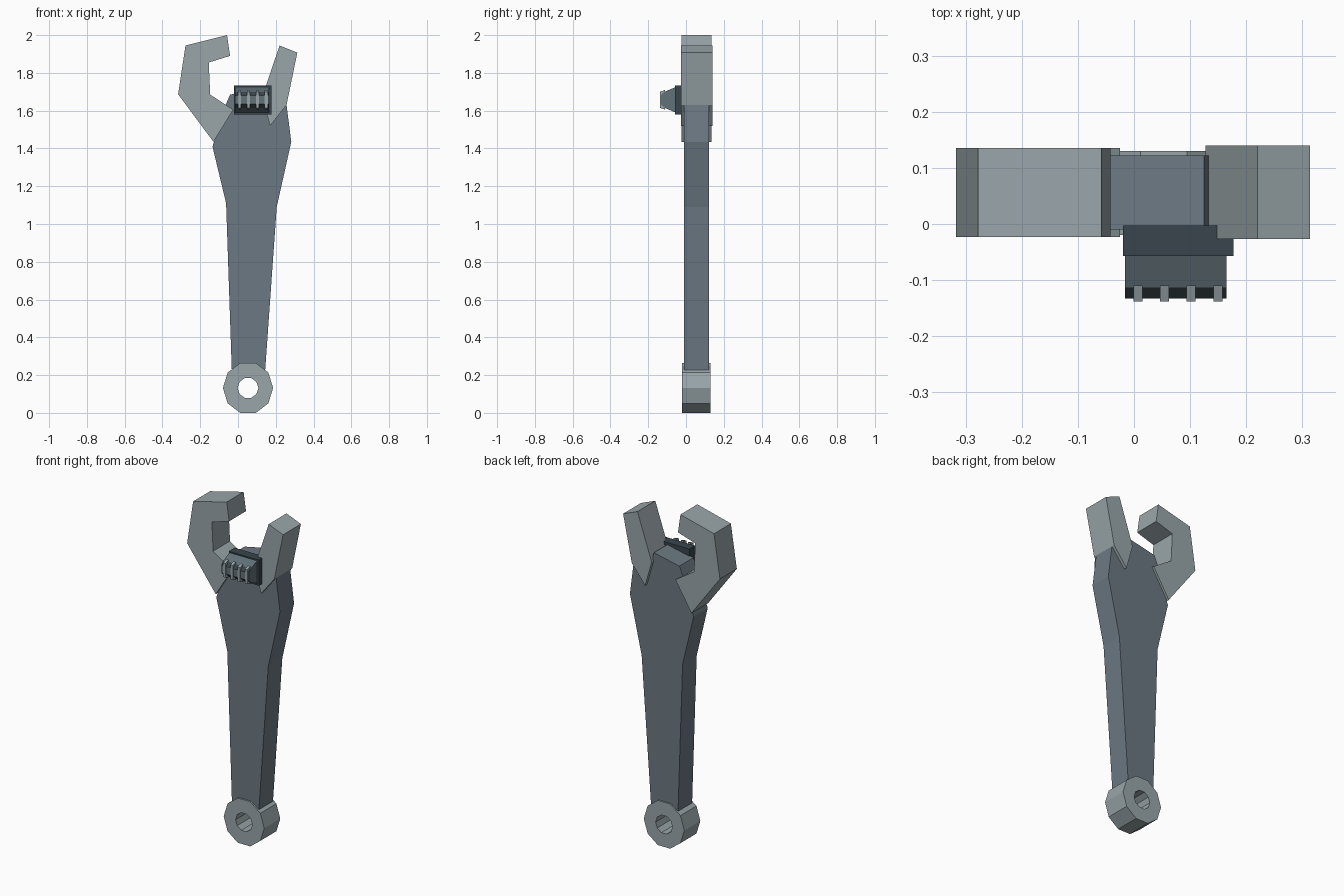
import bpy, bmesh, math

cube = bpy.data.objects.get("Cube")
if cube:
    bpy.data.objects.remove(cube, do_unlink=True)


def material(name, r, g, b):
    m = bpy.data.materials.new(name)
    m.use_nodes = True
    m.diffuse_color = (r, g, b, 1)
    m.node_tree.nodes["Principled BSDF"].inputs["Base Color"].default_value = (r, g, b, 1)
    return m


light_steel = material("light steel", 0.32, 0.38, 0.40)
blue_steel = material("blue steel", 0.15, 0.19, 0.225)
dark_steel = material("dark steel", 0.04, 0.06, 0.072)
screw_steel = material("screw steel", 0.12, 0.165, 0.19)


def finish(name, bm, *mats):
    bmesh.ops.recalc_face_normals(bm, faces=bm.faces)
    mesh = bpy.data.meshes.new(name)
    bm.to_mesh(mesh)
    bm.free()
    for m in mats:
        mesh.materials.append(m)
    obj = bpy.data.objects.new(name, mesh)
    bpy.context.collection.objects.link(obj)
    return obj


def extrude(name, points, lo, hi, mat, axis="y"):
    """Prism from an outline, (x, z) along y or (y, z) along x."""
    bm = bmesh.new()
    place = (lambda p, d: (p[0], d, p[1])) if axis == "y" else (lambda p, d: (d, p[0], p[1]))
    face = bm.faces.new([bm.verts.new(place(p, lo)) for p in points])
    move = (0, hi - lo, 0) if axis == "y" else (hi - lo, 0, 0)
    out = bmesh.ops.extrude_face_region(bm, geom=[face], use_keep_orig=True)
    verts = [v for v in out["geom"] if isinstance(v, bmesh.types.BMVert)]
    bmesh.ops.translate(bm, verts=verts, vec=move)
    return finish(name, bm, mat)


# Tapered handle with its broad head
extrude("handle", [(-0.032, 0.2), (0.142, 0.2), (0.205, 1.09), (0.282, 1.435),
                   (0.257, 1.63), (0.16, 1.56), (0.125, 1.72), (-0.042, 1.685),
                   (-0.068, 1.625), (-0.1, 1.52), (-0.135, 1.41), (-0.063, 1.11)],
        -0.01, 0.122, blue_steel)

# Hooked jaw and straight jaw
extrude("hooked_jaw", [(-0.13, 1.435), (-0.025, 1.605), (-0.147, 1.685), (-0.155, 1.855),
                       (-0.042, 1.89), (-0.058, 2.0), (-0.278, 1.945), (-0.317, 1.687)],
        -0.023, 0.135, light_steel)
extrude("straight_jaw", [(0.17, 1.52), (0.257, 1.63), (0.314, 1.907), (0.22, 1.945),
                         (0.127, 1.67)], -0.027, 0.14, light_steel)

# Ten-sided hanging ring with a through hole
bm = bmesh.new()
loops = []
for y, rx, rz in [(-0.02, 0.133, 0.139), (0.13, 0.133, 0.139), (0.13, 0.055, 0.055), (-0.02, 0.055, 0.055)]:
    loops.append([bm.verts.new((0.053 + rx * math.cos(math.tau * i / 10), y,
                                0.132 + rz * math.sin(math.tau * i / 10))) for i in range(10)])
for k in range(4):
    a, b = loops[k], loops[(k + 1) % 4]
    for i in range(10):
        j = (i + 1) % 10
        bm.faces.new((a[i], a[j], b[j], b[i]))
finish("hanging_ring", bm, light_steel)

# Adjusting screw: back plate, tapered block, dark nose and light teeth
extrude("screw_plate", [(-0.003, 1.58), (-0.057, 1.58), (-0.057, 1.732), (-0.003, 1.732)],
        -0.02, 0.177, dark_steel, "x")
extrude("screw_block", [(-0.055, 1.59), (-0.113, 1.615), (-0.113, 1.7), (-0.055, 1.725)],
        -0.016, 0.165, screw_steel, "x")
extrude("screw_nose", [(-0.113, 1.615), (-0.133, 1.635), (-0.133, 1.68), (-0.113, 1.7)],
        -0.016, 0.165, screw_steel, "x").data.materials.append(dark_steel)
for f in bpy.data.objects["screw_nose"].data.polygons:
    if abs(f.normal.z) > 0.3:
        f.material_index = 1
for i in range(4):
    x = 0.007 + 0.0475 * i
    extrude("screw_tooth", [(-0.11, 1.605), (-0.138, 1.615), (-0.138, 1.7), (-0.11, 1.71)],
            x - 0.008, x + 0.008, light_steel, "x")
